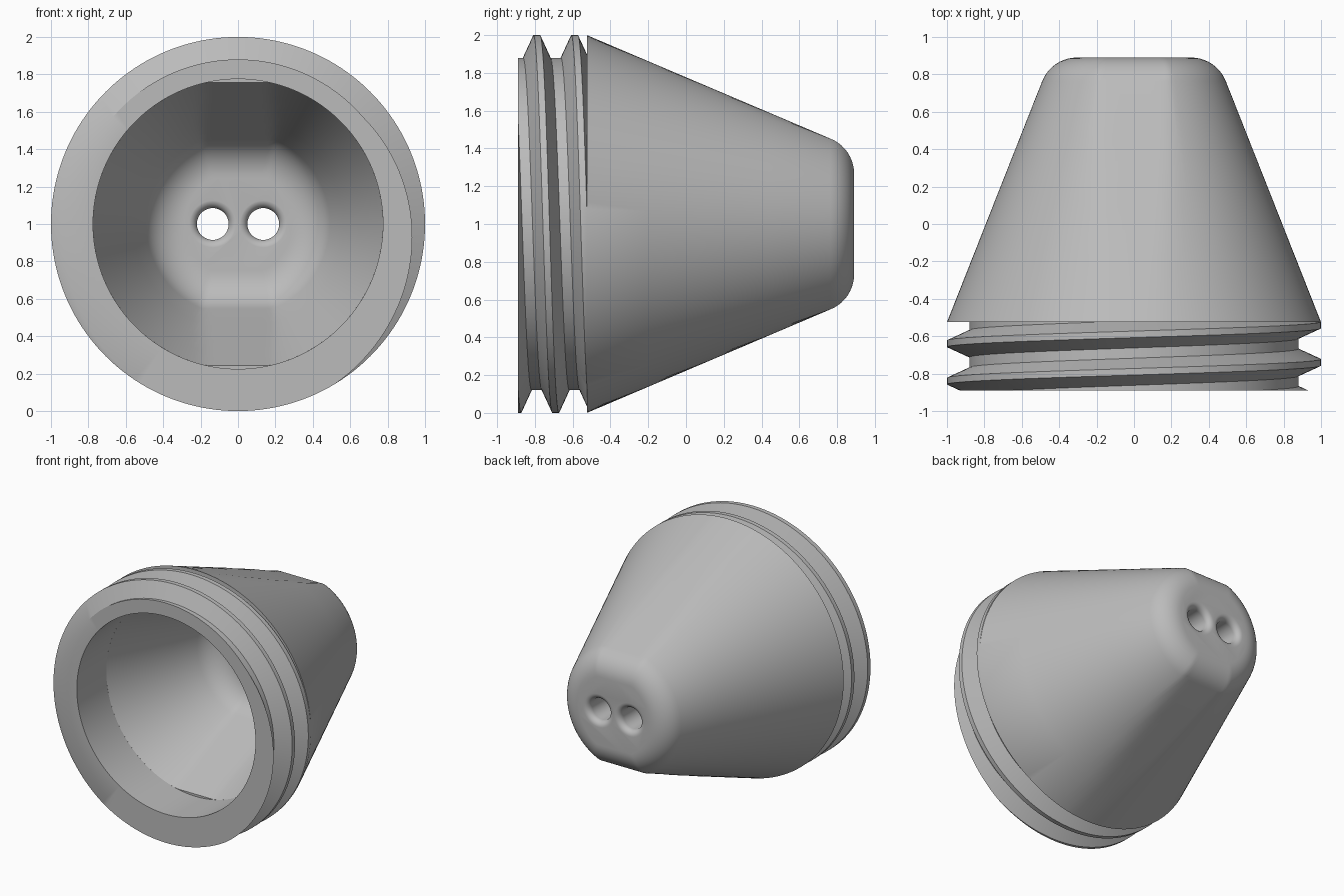
import bpy, bmesh, math

old = bpy.data.objects.get("Cube")
if old:
    bpy.data.objects.remove(old, do_unlink=True)

SEGMENTS = 160
FRONT, SHOULDER, BACK = -0.89, -0.525, 0.89
TAPER, FLAT_TAPER = 0.395, 0.425      # slopes of the round sides and of the flats
PITCH, ROOT = 0.2, 0.88               # screw thread
CREST_HALF, BASE_HALF = 0.0175, 0.0725
SHIFT = 0.57                          # cavity is the outer shape moved forward
BORE = 0.775

mat = bpy.data.materials.new("light_grey")
mat.use_nodes = True
mat.diffuse_color = (0.5, 0.5, 0.5, 1)
mat.node_tree.nodes["Principled BSDF"].inputs["Base Color"].default_value = (0.5, 0.5, 0.5, 1)


def make_object(name, bm):
    bmesh.ops.recalc_face_normals(bm, faces=bm.faces[:])
    mesh = bpy.data.meshes.new(name)
    bm.to_mesh(mesh)
    bm.free()
    mesh.materials.append(mat)
    obj = bpy.data.objects.new(name, mesh)
    bpy.context.collection.objects.link(obj)
    return obj


def skin(bm, columns):
    """Join profile columns into quads, cap both ends and weld the seam."""
    rows = [[bm.verts.new(p) for p in col] for col in columns]
    for a, b in zip(rows, rows[1:]):
        for i in range(len(a) - 1):
            bm.faces.new((a[i], a[i + 1], b[i + 1], b[i]))
    for end in (0, -1):
        bm.faces.new([col[end] for col in rows[:-1]])
    bmesh.ops.remove_doubles(bm, verts=bm.verts[:], dist=1e-4)
    bmesh.ops.dissolve_degenerate(bm, edges=bm.edges[:], dist=1e-5)


def thread_radius(y, crest):
    d = abs((y - crest + PITCH / 2) % PITCH - PITCH / 2)
    k = (d - CREST_HALF) / (BASE_HALF - CREST_HALF)
    return 1 + (ROOT - 1) * min(max(k, 0), 1)


def thread(t):
    """Helical thread section, trimmed at the rim and the shoulder."""
    crest = FRONT + 0.05 + PITCH * t / math.tau
    points = [(thread_radius(FRONT, crest), FRONT)]
    for turn in range(-2, 4):
        for offset in (-BASE_HALF, -CREST_HALF, CREST_HALF, BASE_HALF):
            y = min(max(crest + turn * PITCH + offset, FRONT), SHOULDER)
            points.append((thread_radius(y, crest), y))
    points.append((thread_radius(SHOULDER, crest), SHOULDER))
    return points


def dome(t, start, shift, fillet):
    """Tapered side with a flat above and below, and a rounded end."""
    tilt = math.atan(TAPER)
    bend = BACK - 0.2 * (1 - math.sin(tilt))

    def section(y, inset):
        reach = y - SHOULDER
        flat = 1 - FLAT_TAPER * reach - inset
        return min(1 - TAPER * reach - inset, flat / max(abs(math.sin(t)), 0.01))

    points = []
    for i in range(5):
        y = start + (bend - start) * i / 4
        points.append((section(y, 0), y - shift))
    for i in range(1, 11):
        a = tilt + (math.pi / 2 - tilt) * i / 10
        inset = fillet * (math.cos(tilt) - math.cos(a))
        y = bend + fillet * (math.sin(a) - math.sin(tilt))
        points.append((section(bend, inset), y - shift))
    return points


# Hollow cone with its threaded collar
columns = []
for j in range(SEGMENTS + 1):
    t = math.tau * j / SEGMENTS
    cavity = dome(t, SHOULDER + SHIFT, SHIFT, 0.22)[::-1]
    bore = [(BORE, SHOULDER), (BORE, FRONT)]
    profile = cavity + bore + thread(t) + dome(t, SHOULDER, 0, 0.2)
    columns.append([(-r * math.cos(t), y, 1 + r * math.sin(t)) for r, y in profile])
bm = bmesh.new()
skin(bm, columns)
body = make_object("threaded_cone", bm)

# Two cord holes, flared at both ends
HOLE, FLARE = 0.085, 0.045
floor = BACK - SHIFT + 0.012
flare = [(HOLE + FLARE * (1 - math.sin(a)), FLARE * (1 - math.cos(a)))
         for a in (math.pi / 2 * i / 6 for i in range(7))]
hole = [(HOLE + FLARE, floor - 0.05)]
hole += [(r, floor + d) for r, d in flare]
hole += [(r, BACK - d) for r, d in reversed(flare)]
hole += [(HOLE + FLARE, BACK + 0.05)]
cutters = []
for side in (-1, 1):
    bm = bmesh.new()
    skin(bm, [[(side * 0.135 + r * math.cos(a), y, 1 + r * math.sin(a)) for r, y in hole]
              for a in (math.tau * j / 48 for j in range(49))])
    cutter = make_object("hole_cutter", bm)
    cutter.hide_render = True
    cutters.append(cutter)
    mod = body.modifiers.new("cord_hole", 'BOOLEAN')
    mod.operation, mod.solver, mod.object = 'DIFFERENCE', 'EXACT', cutter

# Bake the holes, then drop the cutters
bpy.context.view_layer.update()
baked = bpy.data.meshes.new_from_object(body.evaluated_get(bpy.context.evaluated_depsgraph_get()))
body.modifiers.clear()
body.data = baked
for cutter in cutters:
    bpy.data.objects.remove(cutter, do_unlink=True)

bpy.ops.object.select_all(action='DESELECT')
body.select_set(True)
bpy.context.view_layer.objects.active = body
bpy.ops.object.shade_smooth_by_angle(angle=math.radians(30))
